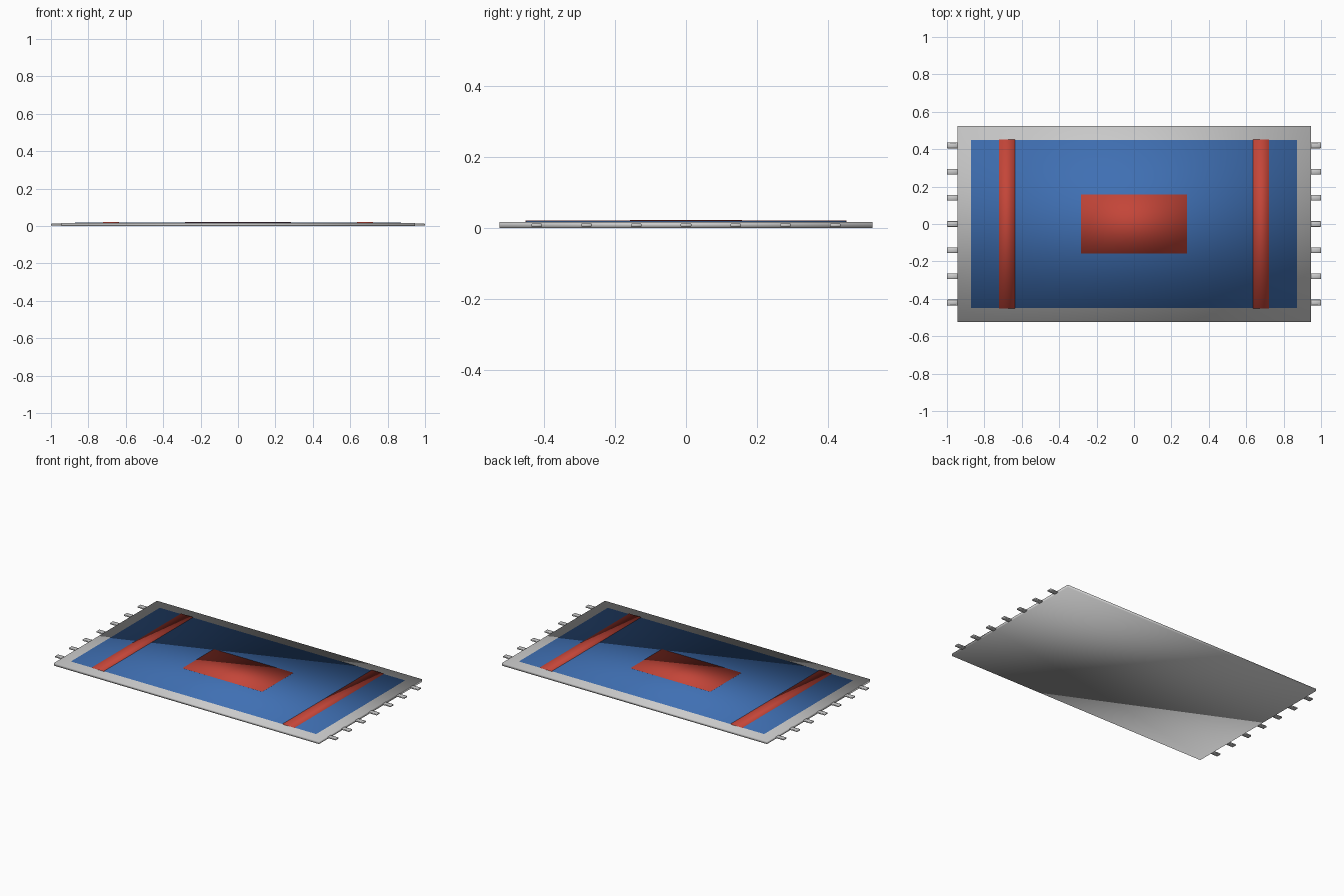
import bpy

if "Cube" in bpy.data.objects:
    bpy.data.objects.remove(bpy.data.objects["Cube"])


def material(name, rgb):
    m = bpy.data.materials.new(name)
    m.diffuse_color = (*rgb, 1)
    m.use_nodes = True
    m.node_tree.nodes["Principled BSDF"].inputs["Base Color"].default_value = m.diffuse_color
    return m


blue = material("blue_wool", (0.05, 0.16, 0.45))
red = material("red_wool", (0.55, 0.06, 0.04))


def slab(name, x, y, size_x, size_y, z0, z1, mat=None):
    """Soft-shaded box centred on x, y and spanning z0 to z1."""
    bpy.ops.mesh.primitive_cube_add(size=1, location=(x, y, (z0 + z1) / 2))
    ob = bpy.context.object
    ob.name = name
    ob.scale = (size_x, size_y, z1 - z0)
    bpy.ops.object.transform_apply(location=False, rotation=False, scale=True)
    bpy.ops.object.shade_smooth()
    if mat:
        ob.data.materials.append(mat)
    return ob


# Woven layers, each standing slightly proud of the one below
slab("rug_border", 0, 0, 1.89, 1.05, 0, 0.0165)
slab("rug_field", 0, 0, 1.745, 0.9, 0.0005, 0.0195, blue)
slab("centre_panel", 0, 0, 0.565, 0.315, 0.0005, 0.0225, red)

for side, label in ((-1, "left"), (1, "right")):
    # Cross stripe near each end
    slab(f"stripe_{label}", side * 0.68, 0, 0.085, 0.905, 0.0005, 0.0215, red)
    # Row of fringe tassels
    for i in range(7):
        t = slab(f"tassel_{label}_{i + 1}", side * 0.9675, (i - 3) * 0.14,
                 0.065, 0.03, 0.003, 0.0125)
        b = t.modifiers.new("soft_edges", "BEVEL")
        b.width = 0.002
        b.segments = 1
